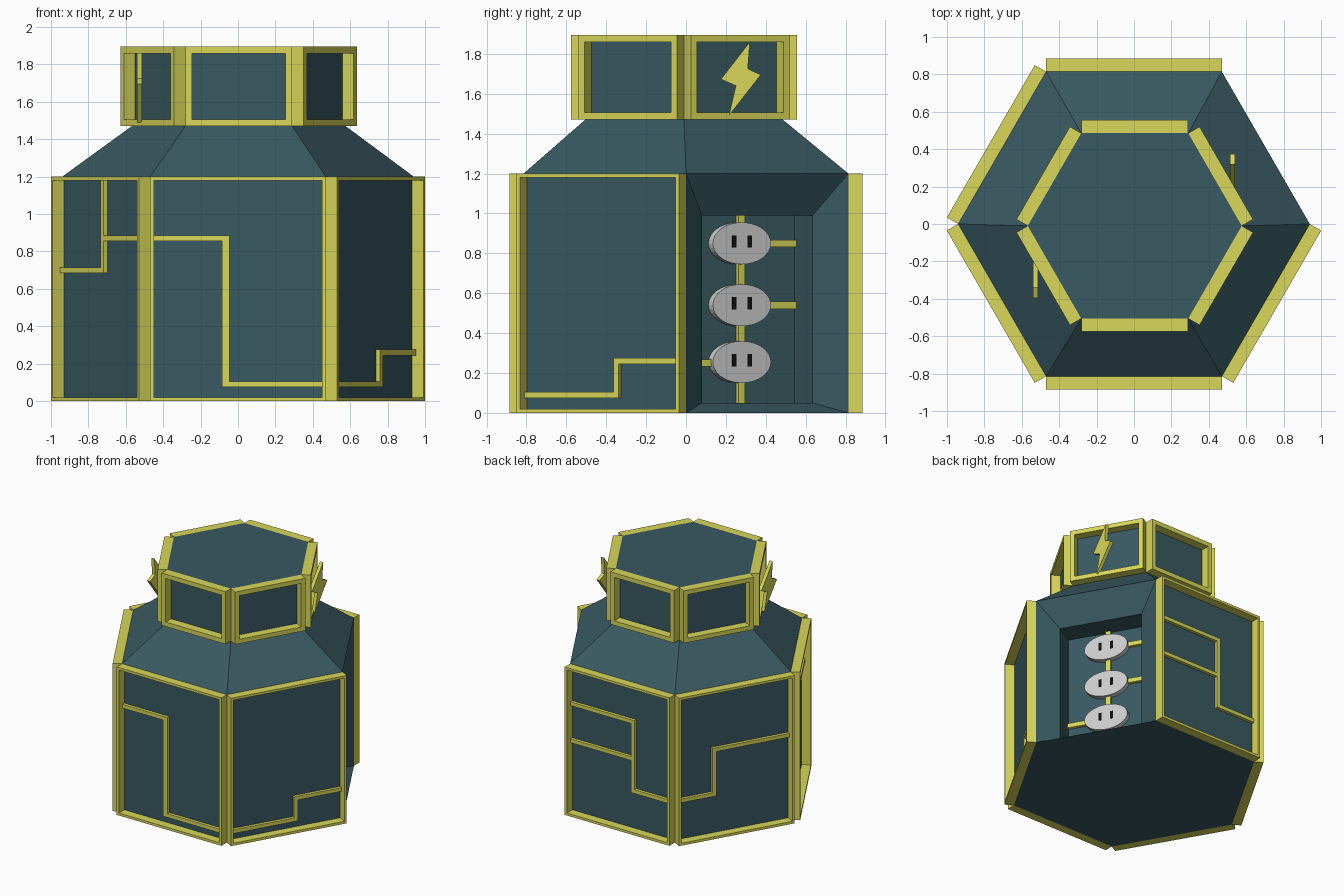
import bpy, bmesh
from math import sin, cos, radians, pi
from mathutils import Matrix, Vector

if "Cube" in bpy.data.objects:
    bpy.data.objects.remove(bpy.data.objects["Cube"])

R, NECK_R = 0.94, 0.572
A = R * cos(pi / 6)
NECK_A = NECK_R * cos(pi / 6)
NX, NY = 0.004, -0.01          # small neck offset
H, SHOULDER, TOP = 1.2, 1.47, 1.895
DEPTH = 0.07                   # how far frames stand out


def material(name, rgb):
    m = bpy.data.materials.new(name)
    m.diffuse_color = (*rgb, 1)
    m.use_nodes = True
    m.node_tree.nodes["Principled BSDF"].inputs["Base Color"].default_value = m.diffuse_color
    return m


teal = material("dark_teal", (0.04, 0.10, 0.12))
yellow = material("yellow", (0.69, 0.68, 0.10))
black = material("black", (0.005, 0.005, 0.005))


def finish(name, bm, mat=None, matrix=None):
    if matrix:
        bm.transform(matrix)
    bmesh.ops.recalc_face_normals(bm, faces=bm.faces)
    me = bpy.data.meshes.new(name)
    bm.to_mesh(me)
    bm.free()
    ob = bpy.data.objects.new(name, me)
    bpy.context.collection.objects.link(ob)
    if mat:
        me.materials.append(mat)
    return ob


def side(angle, apothem, cx=0, cy=0):
    """Local frame of a hexagon side: x = right, y = up, z = outward."""
    a = radians(angle)
    u, n = Vector((-sin(a), cos(a), 0)), Vector((cos(a), sin(a), 0))
    m = Matrix((u, (0, 0, 1), n)).transposed().to_4x4()
    m.translation = n * apothem + Vector((cx, cy, 0))
    return m


def box(bm, lo, hi):
    lo, hi = Vector(lo), Vector(hi)
    m = Matrix.Translation((lo + hi) / 2) @ Matrix.Diagonal((*(hi - lo), 1))
    bmesh.ops.create_cube(bm, size=1, matrix=m)


def frame(name, half, z0, z1, bar, matrix):
    """Rectangular frame with one continuous surface."""
    bm = bmesh.new()
    loops = []
    for b, w in ((0, 0), (0, DEPTH), (bar, DEPTH), (bar, 0)):
        loops.append([bm.verts.new((s * (half - b), z, w)) for s, z in
                      ((-1, z0 + b), (1, z0 + b), (1, z1 - b), (-1, z1 - b))])
    for k in range(4):
        p, q = loops[k], loops[(k + 1) % 4]
        for i in range(4):
            j = (i + 1) % 4
            bm.faces.new((p[i], p[j], q[j], q[i]))
    return finish(name, bm, yellow, matrix)


def traces(name, paths, matrix, w=0.015, t=0.025):
    """Flat circuit strips along right-angled paths."""
    bm = bmesh.new()
    for path in paths:
        for (x0, y0), (x1, y1) in zip(path, path[1:]):
            box(bm, (min(x0, x1) - w, min(y0, y1) - w, -0.005),
                (max(x0, x1) + w, max(y0, y1) + w, t))
    return finish(name, bm, yellow, matrix)


# Body: hexagonal shell with shoulder and neck, open on the socket side
bm = bmesh.new()
rings = [[bm.verts.new((cx + r * cos(i * pi / 3), cy + r * sin(i * pi / 3), z)) for i in range(6)]
         for r, z, cx, cy in ((R, 0, 0, 0), (R, H, 0, 0),
                              (NECK_R, SHOULDER, NX, NY), (NECK_R, TOP, NX, NY))]
for k in range(3):
    for i in range(6):
        if (k, i) != (0, 0):
            j = (i + 1) % 6
            bm.faces.new((rings[k][i], rings[k][j], rings[k + 1][j], rings[k + 1][i]))
bm.faces.new(rings[0])
bm.faces.new(rings[3])
# Socket recess: sloping rim, then straight walls to a back panel
M = side(30, A)
loop = [rings[0][0], rings[0][1], rings[1][1], rings[1][0]]
for depth in (-0.10, -0.28):
    new = [bm.verts.new(M @ Vector(p)) for p in
           ((-0.32, 0.05, depth), (0.32, 0.05, depth), (0.32, 0.99, depth), (-0.32, 0.99, depth))]
    for i in range(4):
        j = (i + 1) % 4
        bm.faces.new((loop[i], loop[j], new[j], new[i]))
    loop = new
bm.faces.new(loop)
finish("body", bm, teal)

# Frames and circuit strips on the five closed sides
circuits = {
    "front": (-90, [[(-.45, .87), (-.06, .87), (-.07, .09), (.45, .09)]]),
    "front_right": (-30, [[(-.45, .09), (.08, .09), (.08, .26), (.44, .26)]]),
    "back": (90, [[(-.45, .89), (.11, .89), (.11, .33), (.45, .33)],
                  [(-.45, .59), (.11, .59)]]),
    "back_left": (150, [[(-.45, .34), (-.16, .34), (-.16, .70), (.45, .70)]]),
    "front_left": (210, [[(-.45, .70), (0, .70), (0, 1.17)], [(0, .87), (.45, .87)]]),
}
for name, (angle, paths) in circuits.items():
    m = side(angle, A)
    frame(name + "_frame", R / 2, 0, H, 0.02, m)
    traces(name + "_circuit", paths, m)

# Neck window frames
for i in range(6):
    frame(f"neck_frame_{i + 1}", NECK_R / 2, SHOULDER, TOP, 0.036,
          side(30 + 60 * i, NECK_A, NX, NY))

# Lightning bolts beside the neck, facing +x and -x
bolt = [(.315, 1.86), (.17, 1.673), (.245, 1.64), (.21, 1.49), (.37, 1.695), (.305, 1.725)]
for name, turn, dy in (("right_bolt", 0, 0.005), ("left_bolt", pi, -0.025)):
    bm = bmesh.new()
    f = bm.faces.new([bm.verts.new((0.512, y, z)) for y, z in bolt])
    ext = bmesh.ops.extrude_face_region(bm, geom=[f], use_keep_orig=True)["geom"]
    bmesh.ops.translate(bm, vec=(0.028, 0, 0),
                        verts=[v for v in ext if isinstance(v, bmesh.types.BMVert)])
    finish(name, bm, yellow, Matrix.Translation((0, dy, 0)) @ Matrix.Rotation(turn, 4, 'Z'))

# Wiring and sockets on the recess back panel
P = side(30, A - 0.28)
traces("socket_wiring", [[(0, .065), (0, .975)], [(0, .85), (.30, .85)],
                         [(0, .54), (.30, .54)], [(-.30, .25), (0, .25)]], P, w=0.018)
for i, z in enumerate((0.255, 0.54, 0.85)):
    bm = bmesh.new()
    m = Matrix.Translation((-0.01, z, 0.022)) @ Matrix.Diagonal((0.168, 0.105, 1, 1))
    bmesh.ops.create_cone(bm, cap_ends=True, segments=32, radius1=1, radius2=1,
                          depth=0.044, matrix=m)
    finish(f"socket_{i + 1}", bm, None, P)
    bm = bmesh.new()
    for s in (-1, 1):
        c = s * 0.044 - 0.01
        box(bm, (c - .012, z - .022, 0.03), (c + .012, z + .04, 0.047))
    finish(f"socket_slots_{i + 1}", bm, black, P)
